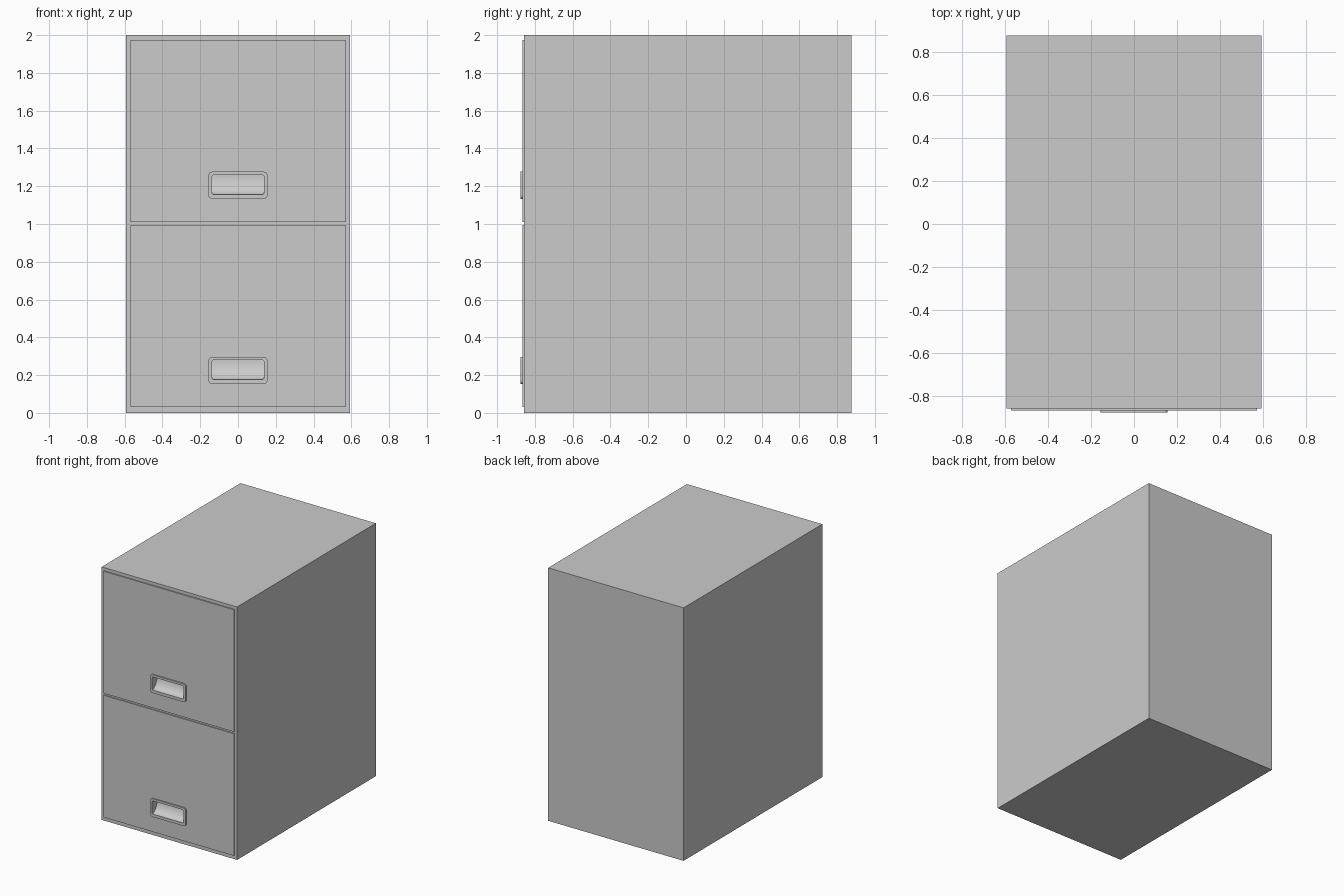
import bpy, bmesh, math

if "Cube" in bpy.data.objects:
    bpy.data.objects.remove(bpy.data.objects["Cube"])

HALF_W, BACK, FRAME_Y = 0.592, 0.876, -0.857   # cabinet shell
PANEL_Y, BEZEL_Y = -0.866, -0.876              # drawer face, handle face
PITCH = 0.98                                   # drawer spacing


def prism(name, pts, axis, a, b):
    """Extrude a 2D outline: axis 'y' takes (x, z) points, 'x' takes (y, z)."""
    place = (lambda p, t: (p[0], t, p[1])) if axis == 'y' else (lambda p, t: (t, p[0], p[1]))
    bm = bmesh.new()
    va = [bm.verts.new(place(p, a)) for p in pts]
    vb = [bm.verts.new(place(p, b)) for p in pts]
    bm.faces.new(va)
    bm.faces.new(vb[::-1])
    n = len(pts)
    for i in range(n):
        j = (i + 1) % n
        bm.faces.new((va[j], va[i], vb[i], vb[j]))
    bmesh.ops.recalc_face_normals(bm, faces=bm.faces)
    me = bpy.data.meshes.new(name)
    bm.to_mesh(me)
    bm.free()
    ob = bpy.data.objects.new(name, me)
    bpy.context.collection.objects.link(ob)
    return ob


def rect(w, z0, z1, r=0.0, seg=6):
    """Rectangle outline, half width w, with optional rounded corners."""
    if r == 0:
        return [(-w, z0), (w, z0), (w, z1), (-w, z1)]
    pts = []
    for k, (cx, cz) in enumerate([(w - r, z1 - r), (r - w, z1 - r), (r - w, z0 + r), (w - r, z0 + r)]):
        for i in range(seg + 1):
            t = math.pi / 2 * (k + i / seg)
            pts.append((cx + r * math.cos(t), cz + r * math.sin(t)))
    return pts


def boolean(ob, cutter, op='DIFFERENCE'):
    m = ob.modifiers.new("cut", 'BOOLEAN')
    m.operation, m.object, m.solver = op, cutter, 'EXACT'
    bpy.context.view_layer.objects.active = ob
    bpy.ops.object.modifier_apply(modifier=m.name)


def smooth(ob):
    bpy.ops.object.select_all(action='DESELECT')
    ob.select_set(True)
    bpy.context.view_layer.objects.active = ob
    bpy.ops.object.shade_smooth_by_angle(angle=math.radians(30))


# Cabinet shell
cabinet = prism("cabinet_body", rect(HALF_W, 0, 2), 'y', FRAME_Y, BACK)

for k, label in enumerate(("lower", "upper")):
    z = k * PITCH
    # Drawer face and raised handle surround
    panel = prism(label + "_drawer_front", rect(0.57, z + 0.03, z + 0.995), 'y', PANEL_Y, FRAME_Y)
    bezel = prism(label + "_handle_surround", rect(0.156, z + 0.153, z + 0.297, 0.02), 'y', BEZEL_Y, PANEL_Y)

    # Scooped finger pocket: curved back sweeping forward to the bottom lip
    zb, zt, depth = z + 0.176, z + 0.28, 0.065
    scoop = [(-0.92, zt)]
    for i in range(17):
        t = math.pi / 2 * i / 16
        scoop.append((BEZEL_Y + depth * math.cos(t), zt - (zt - zb) * math.sin(t)))
    scoop.append((-0.92, zb))
    pocket = prism("pocket_cutter", rect(0.137, zb, zt, 0.01), 'y', -0.91, -0.78)
    sweep = prism("scoop_cutter", scoop, 'x', -0.2, 0.2)
    boolean(pocket, sweep, 'INTERSECT')
    for part in (cabinet, panel, bezel):
        boolean(part, pocket)
    for helper in (pocket, sweep):
        bpy.data.objects.remove(helper)
    smooth(panel)
    smooth(bezel)

smooth(cabinet)
